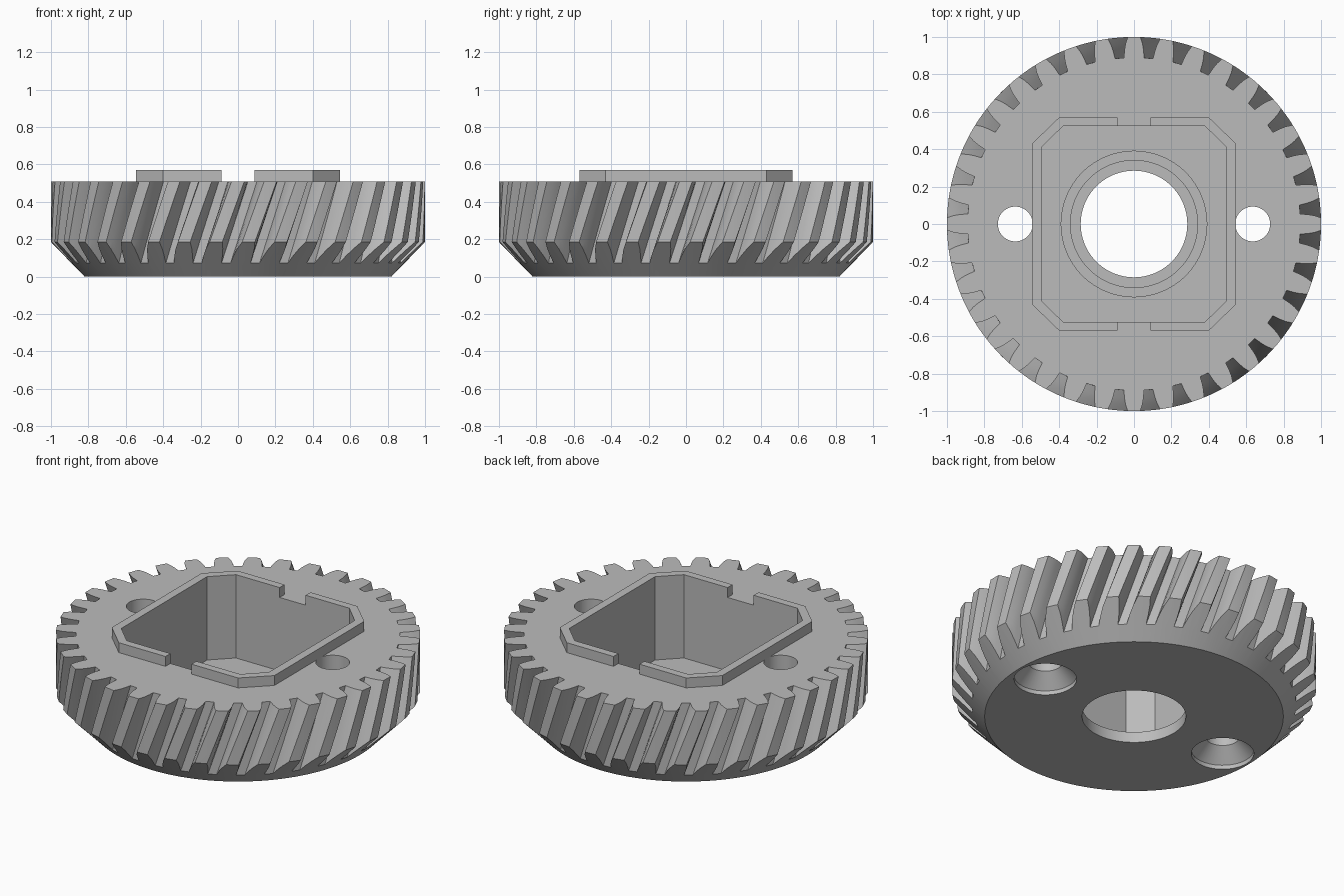
import bpy, bmesh, math

if "Cube" in bpy.data.objects:
    bpy.data.objects.remove(bpy.data.objects["Cube"], do_unlink=True)

grey = bpy.data.materials.new("plain grey")
grey.use_nodes = True
grey.diffuse_color = (0.5, 0.5, 0.5, 1)
grey.node_tree.nodes["Principled BSDF"].inputs["Base Color"].default_value = grey.diffuse_color

TEETH = 36
TOP, RIM_TOP, FLOOR = 0.51, 0.57, 0.065
TWIST = 0.364  # radians per unit of height


def loft(name, layers):
    """Closed solid through a stack of equal-length point loops."""
    bm = bmesh.new()
    loops = [[bm.verts.new(p) for p in layer] for layer in layers]
    for a, b in zip(loops, loops[1:]):
        for i in range(len(a)):
            j = (i + 1) % len(a)
            bm.faces.new((a[i], a[j], b[j], b[i]))
    bm.faces.new(loops[0][::-1])
    bm.faces.new(loops[-1])
    bmesh.ops.recalc_face_normals(bm, faces=bm.faces)
    mesh = bpy.data.meshes.new(name)
    bm.to_mesh(mesh)
    bm.free()
    mesh.materials.append(grey)
    ob = bpy.data.objects.new(name, mesh)
    bpy.context.collection.objects.link(ob)
    return ob


def lathe(name, profile, x=0.0, sides=96):
    """Round solid from (radius, height) pairs."""
    angles = [math.tau * i / sides for i in range(sides)]
    return loft(name, [[(x + r * math.cos(a), r * math.sin(a), z) for a in angles]
                       for r, z in profile])


def prism(name, outline, z0, z1):
    return loft(name, [[(x, y, z) for x, y in outline] for z in (z0, z1)])


def octagon(hx, hy, cx, cy):
    """Rectangle of half size hx, hy with corners cut at cx, cy."""
    quarter = [(hx, cy), (cx, hy)]
    half = quarter + [(-x, y) for x, y in quarter[::-1]]
    return half + [(-x, -y) for x, y in half]


def combine(target, tool, operation="DIFFERENCE"):
    mod = target.modifiers.new("cut", "BOOLEAN")
    mod.object, mod.operation, mod.solver = tool, operation, "EXACT"
    bpy.context.view_layer.objects.active = target
    bpy.ops.object.modifier_apply(modifier=mod.name)
    bpy.data.objects.remove(tool, do_unlink=True)


# Helical toothed body: (angle in degrees from tooth centre, radius)
half_tooth = [(1.0, 1.0), (1.95, 1.0), (2.7, 0.965), (3.15, 0.93), (3.45, 0.89)]
tooth = [(-a, r) for a, r in half_tooth[::-1]] + [(0, 1.0)] + half_tooth
section = [(math.radians(a) + math.tau * (k + 0.5) / TEETH, r)
           for k in range(TEETH) for a, r in tooth]
# half-pitch shift keeps a tooth centred on each axis
shift = math.pi / TEETH
STEPS = 10
levels = [-0.02 + (TOP + 0.02) * i / STEPS for i in range(STEPS + 1)]
body = loft("gear_body", [[(r * math.cos(a + shift + TWIST * (z - TOP)),
                            r * math.sin(a + shift + TWIST * (z - TOP)), z)
                           for a, r in section] for z in levels])

# Bevelled underside
combine(body, lathe("bevel_form", [(0.82, 0), (1.1, 0.288), (1.1, 0.7)], sides=144),
        "INTERSECT")

# Central pocket and bore
inner = octagon(0.495, 0.523, 0.38, 0.41)
combine(body, prism("pocket_cutter", inner, FLOOR, 0.7))
combine(body, lathe("bore_cutter", [(0.285, -0.1), (0.285, 0.2)]))

# Countersunk bolt holes
for side in (-1, 1):
    combine(body, lathe("bolt_hole_cutter",
                        [(0.172, -0.1), (0.172, 0.025), (0.093, 0.105), (0.093, 0.7)],
                        0.635 * side, 48))

# Split rim around the pocket
rim = prism("pocket_rim", octagon(0.545, 0.57, 0.4, 0.43), TOP, RIM_TOP)
combine(rim, prism("rim_cutter", inner, 0.4, 0.7))
combine(rim, prism("slot_cutter", [(-0.087, -1), (0.087, -1), (0.087, 1), (-0.087, 1)],
                   0.4, 0.7))

# Low seat ring around the bore
seat = lathe("bore_seat_ring", [(0.392, FLOOR), (0.392, FLOOR + 0.015)])
combine(seat, lathe("seat_cutter", [(0.34, 0), (0.34, 0.3)]))

# Smooth round surfaces, keep edges sharp
for ob in (body, rim, seat):
    bpy.ops.object.select_all(action="DESELECT")
    ob.select_set(True)
    bpy.context.view_layer.objects.active = ob
    bpy.ops.object.shade_smooth_by_angle(angle=math.radians(25))
